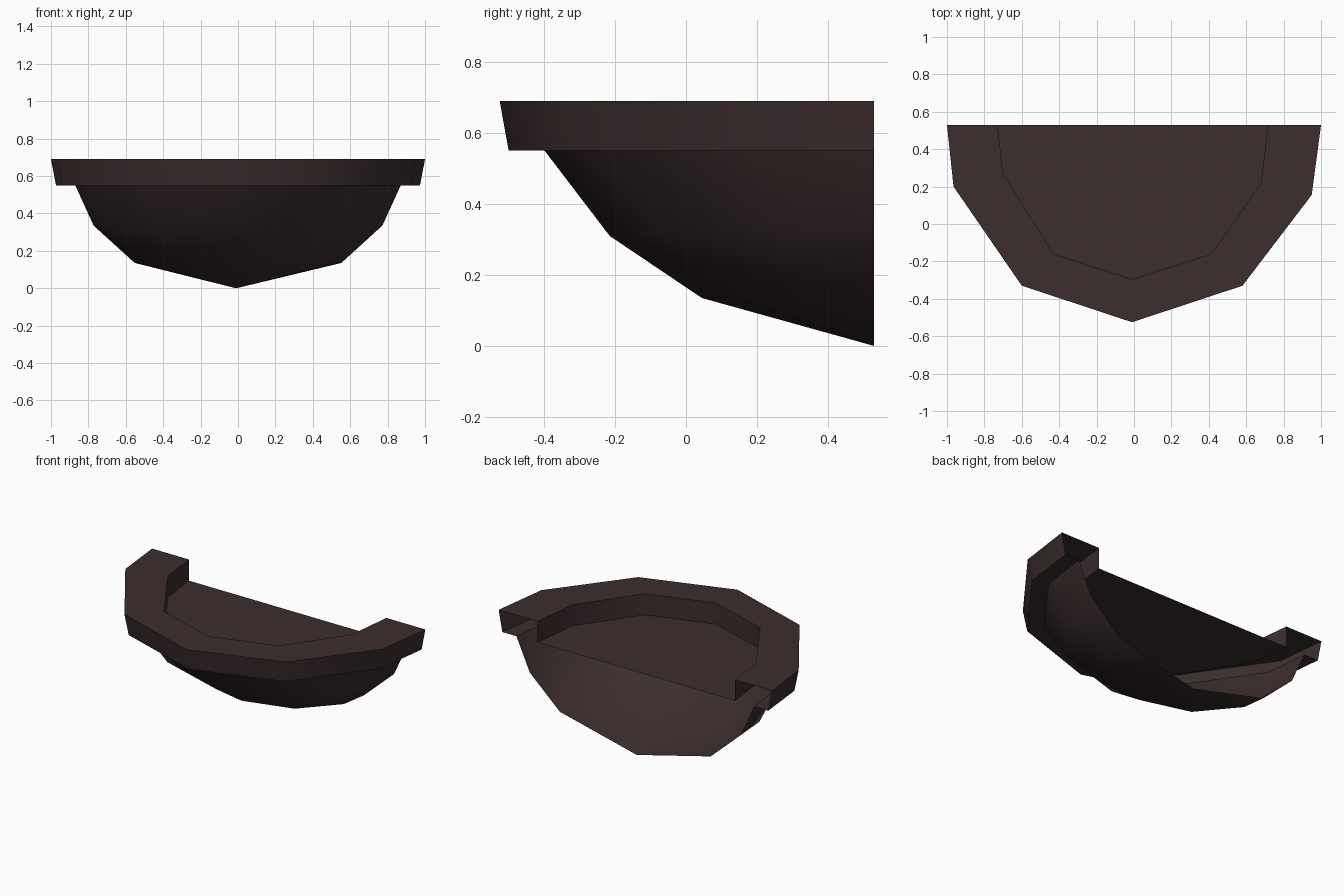
import bpy, bmesh

if "Cube" in bpy.data.objects:
    bpy.data.objects.remove(bpy.data.objects["Cube"])

BACK = 0.53      # y of the open, wall-side edge
brown = bpy.data.materials.new("dark brown")
brown.diffuse_color = (0.045, 0.026, 0.027, 1)
brown.use_nodes = True
brown.node_tree.nodes["Principled BSDF"].inputs["Base Color"].default_value = brown.diffuse_color

# plan outlines, from the left back corner round the front to the right
OUTER = [(-1, BACK), (-0.965, 0.20), (-0.60, -0.33), (-0.01, -0.525),
         (0.58, -0.33), (0.95, 0.155), (1, BACK)]
INNER = [(-0.73, BACK), (-0.70, 0.27), (-0.43, -0.16), (-0.01, -0.295),
         (0.415, -0.16), (0.68, 0.22), (0.715, BACK)]


def ring(outline, z, sx=1, sy=1, dip=0):
    """Outline scaled about the middle of the back edge; dip lowers its front."""
    return [(x * sx, BACK + (y - BACK) * sy, z - dip * (BACK - y)) for x, y in outline]


def shell(name, rings, tip=None, fill=False):
    """Open sheet through the rings, optionally closed to a tip or filled flat."""
    bm = bmesh.new()
    rows = [[bm.verts.new(p) for p in r] for r in rings]
    for a, b in zip(rows, rows[1:]):
        for i in range(len(a) - 1):
            bm.faces.new((a[i], b[i], b[i + 1], a[i + 1]))
    if tip:
        t = bm.verts.new(tip)
        for i in range(len(rows[-1]) - 1):
            bm.faces.new((rows[-1][i], t, rows[-1][i + 1]))
    if fill:
        bm.faces.new(rows[-1])
    me = bpy.data.meshes.new(name)
    bm.to_mesh(me)
    bm.free()
    me.materials.append(brown)
    ob = bpy.data.objects.new(name, me)
    bpy.context.collection.objects.link(ob)
    bpy.ops.object.select_all(action='DESELECT')
    ob.select_set(True)
    bpy.context.view_layer.objects.active = ob
    bpy.ops.object.shade_smooth_by_angle(angle=0.87)
    return ob


# rim: inner floor, inner wall, flat top, sloping outer wall and underside
shell("rim_and_floor", [
    ring(OUTER, 0.55, 0.87, 0.88),
    ring(OUTER, 0.55, 0.973, 0.976),
    ring(OUTER, 0.69),
    ring(INNER, 0.69),
    ring(INNER, 0.55)], fill=True).data.flip_normals()

# half bowl, open at the back
shell("bowl", [
    ring(OUTER, 0.55, 0.87, 0.88),
    ring(OUTER, 0.335, 0.772, 0.706, 0.024),
    ring(OUTER, 0.135, 0.552, 0.46)], tip=(-0.01, BACK, 0))
